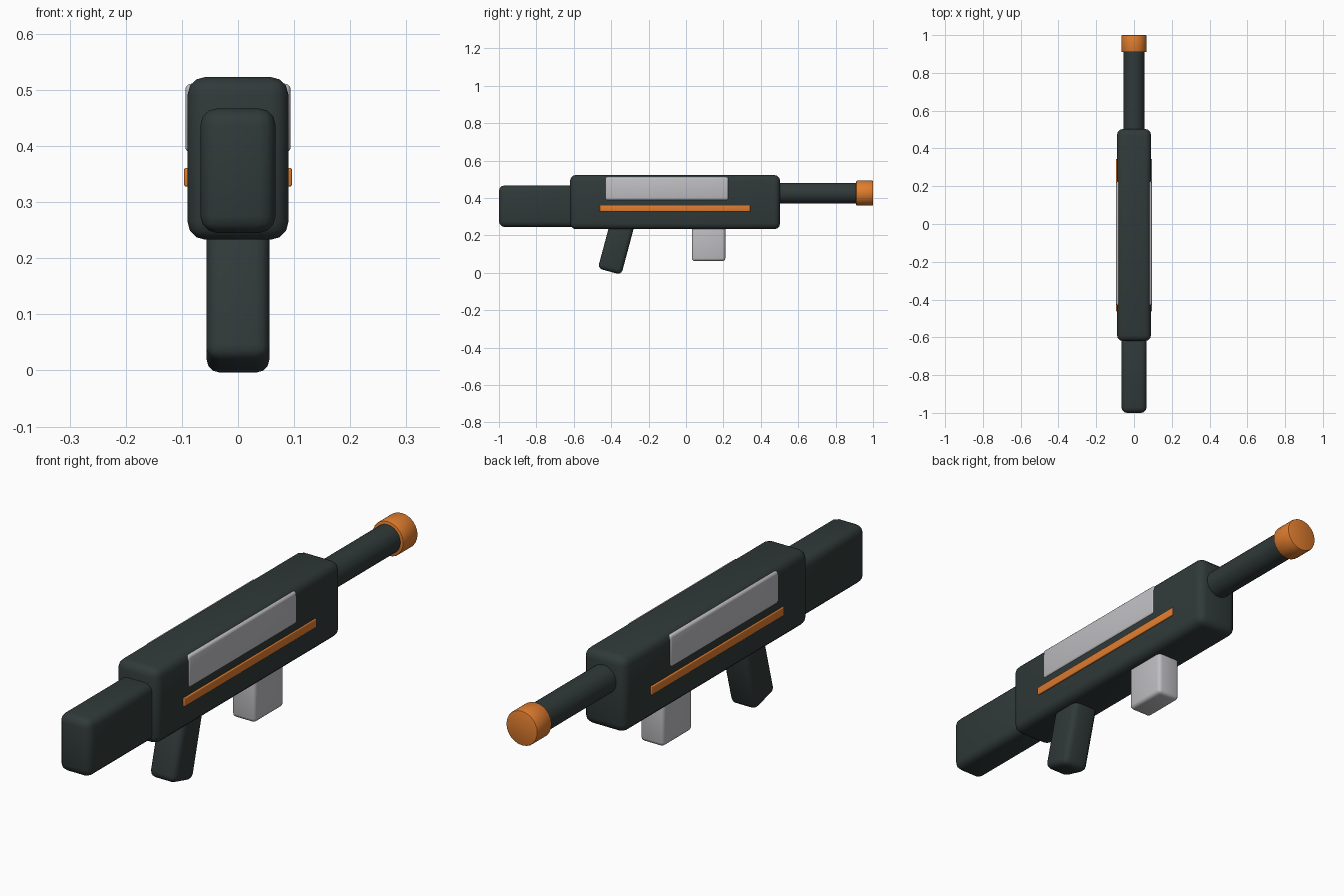
import bpy, math

if "Cube" in bpy.data.objects:
    bpy.data.objects.remove(bpy.data.objects["Cube"])


def material(name, rgb):
    m = bpy.data.materials.new(name)
    m.diffuse_color = (*rgb, 1)
    m.use_nodes = True
    m.node_tree.nodes["Principled BSDF"].inputs["Base Color"].default_value = m.diffuse_color
    return m


DARK = material("dark green grey", (0.03, 0.042, 0.041))
ORANGE = material("orange", (0.75, 0.205, 0.028))
GREY = material("light grey", (0.52, 0.52, 0.545))


def finish(ob, name, mat, bevel, segments=3):
    ob.name = name
    ob.data.materials.append(mat)
    bpy.ops.object.transform_apply(location=False, rotation=True, scale=True)
    if bevel:
        mod = ob.modifiers.new("rounded edges", 'BEVEL')
        mod.width = bevel
        mod.segments = segments
        mod.limit_method = 'ANGLE'
        mod.angle_limit = math.radians(40)
        bpy.ops.object.modifier_apply(modifier=mod.name)
    bpy.ops.object.shade_smooth_by_angle(angle=math.radians(35))
    return ob


def box(name, mat, half_x, y0, y1, z0, z1, bevel, x=0, tilt=0):
    bpy.ops.mesh.primitive_cube_add(size=1, location=(x, (y0 + y1) / 2, (z0 + z1) / 2))
    ob = bpy.context.object
    ob.scale = (half_x * 2, y1 - y0, z1 - z0)
    ob.rotation_euler.x = math.radians(tilt)
    return finish(ob, name, mat, bevel)


def tube(name, mat, radius, y0, y1, z, bevel):
    bpy.ops.mesh.primitive_cylinder_add(vertices=24, radius=radius, depth=y1 - y0,
                                        location=(0, (y0 + y1) / 2, z),
                                        rotation=(math.pi / 2, 0, 0))
    return finish(bpy.context.object, name, mat, bevel, 2)


# Main housing and rear stock
box("body", DARK, 0.09, -0.62, 0.503, 0.233, 0.523, 0.032)
box("stock", DARK, 0.067, -1.0, -0.56, 0.245, 0.467, 0.03)

# Barrel with coloured tip
tube("barrel", DARK, 0.055, 0.45, 0.93, 0.426, 0)
tube("muzzle", ORANGE, 0.067, 0.91, 1.0, 0.426, 0.005)

# Tilted handle and magazine below the housing
box("grip", DARK, 0.056, -0.437, -0.307, 0.002, 0.284, 0.024, tilt=-15)
box("magazine", GREY, 0.05, 0.031, 0.21, 0.063, 0.28, 0.015)

# Side panels and stripes on both flanks
for side, label in ((-1, "left"), (1, "right")):
    box(label + "_panel", GREY, 0.017, -0.432, 0.227, 0.388, 0.511, 0.01, x=side * 0.077)
    box(label + "_stripe", ORANGE, 0.01, -0.462, 0.344, 0.328, 0.361, 0.003, x=side * 0.086)
